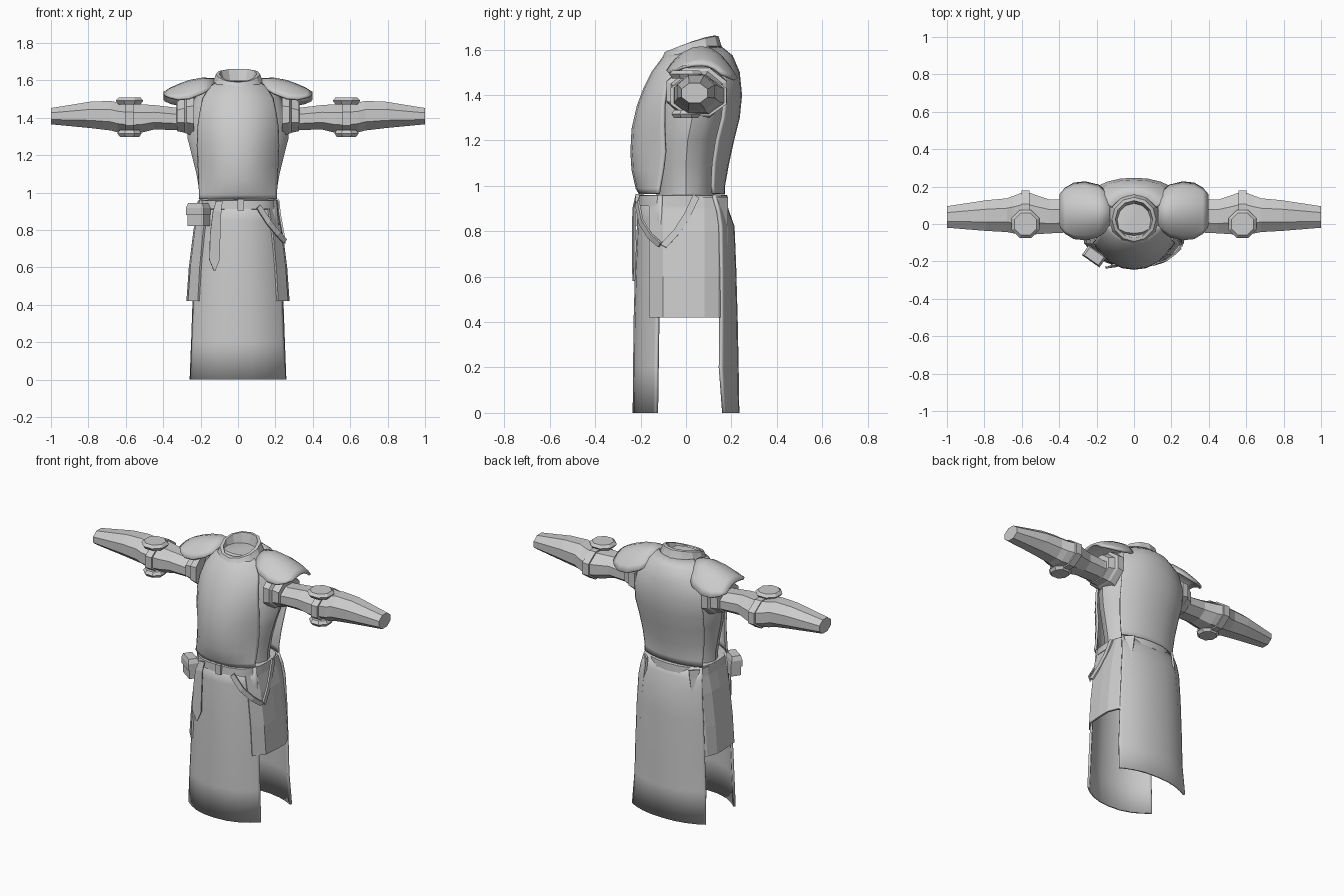
import bpy, bmesh, math
from mathutils import Vector, Matrix

grey = bpy.data.materials.new("cloth_grey")
grey.diffuse_color = (0.6, 0.6, 0.6, 1)


def finish(name, verts, faces, smooth=None, thick=0, mirror=False):
    me = bpy.data.meshes.new(name)
    me.from_pydata([tuple(v) for v in verts], [], faces)
    bm = bmesh.new()
    bm.from_mesh(me)
    bmesh.ops.recalc_face_normals(bm, faces=bm.faces)
    bm.to_mesh(me)
    bm.free()
    me.materials.append(grey)
    ob = bpy.data.objects.new(name, me)
    bpy.context.collection.objects.link(ob)
    if smooth:
        bpy.ops.object.select_all(action='DESELECT')
        ob.select_set(True)
        bpy.context.view_layer.objects.active = ob
        bpy.ops.object.shade_smooth_by_angle(angle=math.radians(smooth))
    if thick:
        s = ob.modifiers.new("thickness", 'SOLIDIFY')
        s.thickness = thick
        s.offset = 0
    if mirror:
        ob.modifiers.new("mirror", 'MIRROR')
    return ob


def loft(name, rings, closed=True, caps=(True, True), **kw):
    """Skin a list of equally long point rings."""
    n = len(rings[0])
    faces = []
    for r in range(len(rings) - 1):
        for i in range(n if closed else n - 1):
            j = (i + 1) % n
            faces.append((r * n + i, r * n + j, (r + 1) * n + j, (r + 1) * n + i))
    if closed and caps[0]:
        faces.append(tuple(range(n)))
    if closed and caps[1]:
        faces.append(tuple(range((len(rings) - 1) * n, len(rings) * n)))
    return finish(name, [p for r in rings for p in r], faces, **kw)


def oval(z, rx, yf, yb, n=16, p=1.0):
    """Horizontal, optionally squarish, ring."""
    pw = lambda v: math.copysign(abs(v) ** p, v)
    return [Vector((rx * pw(math.sin(a)), (yf + yb) / 2 - (yb - yf) / 2 * pw(math.cos(a)), z))
            for a in (2 * math.pi * i / n for i in range(n))]


def panel(name, rows, n=10, thick=0.014):
    """Curved cloth sheet; rows are z, half width, middle y, edge y."""
    rings = []
    for z, w, ym, ye in rows:
        ts = [math.sin(math.pi * (i / n - 0.5)) for i in range(n + 1)]
        rings.append([Vector((w * t, ye + (ym - ye) * (1 - abs(t) ** 2.4), z)) for t in ts])
    return loft(name, rings, closed=False, smooth=35, thick=thick)


def tube(name, rows, n=8, **kw):
    """Sleeve-like shape along x; rows are x, y min, y max, z min, z max."""
    k = 1 / math.cos(math.pi / n)
    rings = []
    for x, y0, y1, z0, z1 in rows:
        rings.append([Vector((x, (y0 + y1) / 2 + k * (y1 - y0) / 2 * math.cos(a),
                              (z0 + z1) / 2 + k * (z1 - z0) / 2 * math.sin(a)))
                      for a in (2 * math.pi * (i + 0.5) / n for i in range(n))])
    return loft(name, rings, mirror=True, **kw)


def strap(name, pts, widths, side, thick=0.01):
    s = Vector(side).normalized()
    return loft(name, [[Vector(p) - s * w / 2, Vector(p) + s * w / 2] for p, w in zip(pts, widths)],
                closed=False, thick=thick)


def box(name, centre, size, turn, taper=1.0):
    m = Matrix.Translation(centre) @ Matrix.Rotation(math.radians(turn), 4, 'Z')
    rings = []
    for z, k in ((-0.5, 1), (0.1, 1), (0.5, taper)):
        rings.append([m @ Vector((sx * size[0] * k / 2, sy * size[1] * k / 2, z * size[2]))
                      for sx, sy in ((-1, -1), (1, -1), (1, 1), (-1, 1))])
    return loft(name, rings)


# body under the tabard
loft("tunic_body", [oval(*r) for r in (
    (0.90, 0.205, -0.13, 0.13), (1.0, 0.205, -0.13, 0.13), (1.1, 0.222, -0.14, 0.14),
    (1.2, 0.247, -0.14, 0.155), (1.29, 0.27, -0.13, 0.18), (1.4, 0.265, -0.12, 0.2),
    (1.5, 0.235, -0.1, 0.195), (1.56, 0.19, -0.08, 0.17), (1.60, 0.12, -0.05, 0.12))], smooth=30)

# tabard chest and back
panel("tabard_chest", (
    (0.965, 0.205, -0.2, -0.12), (0.99, 0.203, -0.215, -0.115), (1.07, 0.207, -0.233, -0.1),
    (1.15, 0.21, -0.238, -0.09), (1.25, 0.215, -0.233, -0.095), (1.35, 0.212, -0.21, -0.095),
    (1.43, 0.2, -0.18, -0.085), (1.5, 0.185, -0.145, -0.055), (1.56, 0.15, -0.1, -0.02),
    (1.59, 0.11, -0.065, 0.0)))
panel("tabard_back", (
    (0.965, 0.2, 0.165, 0.12), (1.0, 0.2, 0.165, 0.115), (1.1, 0.212, 0.183, 0.12),
    (1.2, 0.225, 0.205, 0.135), (1.3, 0.235, 0.23, 0.16), (1.4, 0.235, 0.24, 0.17),
    (1.5, 0.215, 0.23, 0.16), (1.57, 0.17, 0.2, 0.12), (1.61, 0.12, 0.15, 0.09)))

# long skirt panels and shorter side skirts
panel("skirt_front", (
    (0, 0.25, -0.228, -0.128), (0.2, 0.243, -0.226, -0.125), (0.4, 0.235, -0.224, -0.122),
    (0.65, 0.224, -0.217, -0.117), (0.85, 0.212, -0.208, -0.106), (0.96, 0.203, -0.196, -0.105)))
panel("skirt_back", (
    (0, 0.255, 0.228, 0.165), (0.2, 0.247, 0.225, 0.15), (0.4, 0.24, 0.221, 0.152),
    (0.65, 0.23, 0.214, 0.152), (0.82, 0.22, 0.207, 0.15), (0.89, 0.212, 0.182, 0.14),
    (0.96, 0.2, 0.165, 0.12)))
side = ((0.42, 0.27), (0.6, 0.257), (0.8, 0.232), (0.9, 0.21), (0.95, 0.203))
loft("skirt_side", [[Vector((x * k, y, z)) for y, k in
                     ((-0.16, 0.78), (-0.1, 0.97), (0, 1), (0.08, 1), (0.14, 0.91), (0.18, 0.72))]
                    for z, x in side], closed=False, thick=0.012, mirror=True)

# collar, lower at the front
rings = []
for r, z, dip in ((0.15, 1.585, 0.05), (0.132, 1.615, 0.055), (0.118, 1.66, 0.07),
                  (0.1, 1.662, 0.07), (0.085, 1.60, 0.045), (0.045, 1.575, 0.02)):
    ring = []
    for i in range(12):
        a = 2 * math.pi * i / 12
        s = math.sin(a)
        ring.append(Vector((r * math.cos(a), 0.025 + r * s, z - dip * ((1 - s) / 2) ** 1.4)))
    rings.append(ring)
loft("collar", rings, smooth=25)

# shoulder plates
rings = []
for x, hw, zt, ze in ((0.13, 0.085, 1.605, 1.565), (0.19, 0.135, 1.608, 1.53), (0.26, 0.152, 1.595, 1.503),
                      (0.32, 0.146, 1.573, 1.498), (0.365, 0.12, 1.552, 1.508), (0.395, 0.085, 1.532, 1.522)):
    rings.append([Vector((x, 0.07 + hw * t, ze + (zt - ze) * (1 - abs(t) ** 2.2) - 0.03 * max(t, 0) ** 2))
                  for t in (-1, -0.85, -0.6, -0.3, 0, 0.3, 0.6, 0.85, 1)])
loft("shoulder_plate", rings, closed=False, smooth=40, thick=0.014, mirror=True)

# sleeves with layered armhole cuffs
tube("armhole_cuff", ((0.235, -0.085, 0.18, 1.3, 1.53), (0.275, -0.085, 0.18, 1.315, 1.52),
                      (0.285, -0.065, 0.16, 1.32, 1.505), (0.325, -0.058, 0.148, 1.328, 1.488),
                      (0.328, -0.045, 0.135, 1.34, 1.46)))
tube("sleeve", ((0.24, -0.05, 0.14, 1.33, 1.46), (0.34, -0.045, 0.13, 1.335, 1.455),
                (0.45, -0.05, 0.13, 1.337, 1.468), (0.525, -0.055, 0.155, 1.318, 1.472),
                (0.58, -0.055, 0.175, 1.315, 1.475), (0.645, -0.05, 0.15, 1.322, 1.482),
                (0.68, -0.043, 0.137, 1.332, 1.49), (0.79, -0.037, 0.127, 1.345, 1.486),
                (1.0, -0.02, 0.095, 1.365, 1.452)))
tube("elbow_band", ((0.558, -0.068, 0.178, 1.308, 1.482), (0.602, -0.068, 0.178, 1.308, 1.482)))


# elbow discs above and below the arm
def disc(name, z0, z1, zlip, r):
    rings = []
    for z, k in ((z0, 0.8), (zlip, 1), (z1, 0.8)):
        rings.append([Vector((0.58 + r * k * math.cos(a), r * k * math.sin(a), z))
                      for a in (2 * math.pi * (i + 0.5) / 8 for i in range(8))])
    loft(name, rings, mirror=True)


disc("elbow_disc_upper", 1.472, 1.508, 1.492, 0.08)
disc("elbow_disc_lower", 1.298, 1.334, 1.316, 0.07)

# belt and buckle
loft("belt", [oval(z, rx, -0.2 - d, 0.173 + d, 24, 0.78) for z, rx, d in
              ((0.91, 0.203, 0), (0.912, 0.217, 0.012), (0.958, 0.215, 0.01), (0.96, 0.2, 0))], smooth=30)
box("belt_buckle", (0.015, -0.213, 0.935), (0.035, 0.018, 0.06), 0)

# hanging belt tail
strap("belt_tail", [(-0.1, -0.216, 0.955), (-0.112, -0.228, 0.9), (-0.122, -0.229, 0.78),
                    (-0.126, -0.229, 0.64), (-0.125, -0.23, 0.58)],
      [0.035, 0.045, 0.055, 0.055, 0.006], (1, 0.15, 0))

# hanging sling on the left hip
strap("sling_front", [(0.11, -0.215, 0.925), (0.165, -0.198, 0.84), (0.215, -0.16, 0.78), (0.25, -0.115, 0.74)],
      [0.03, 0.03, 0.03, 0.028], (0.6, 0.3, 0.6))
strap("sling_back", [(0.215, 0.045, 0.955), (0.225, 0.005, 0.87), (0.238, -0.04, 0.8), (0.25, -0.1, 0.735)],
      [0.03, 0.03, 0.03, 0.03], (0, 0.8, -0.45))

# belt pouch with its flap
box("pouch", (-0.21, -0.168, 0.88), (0.105, 0.06, 0.115), -35, 0.75)
box("pouch_flap", (-0.213, -0.172, 0.912), (0.115, 0.066, 0.065), -35, 0.8)
